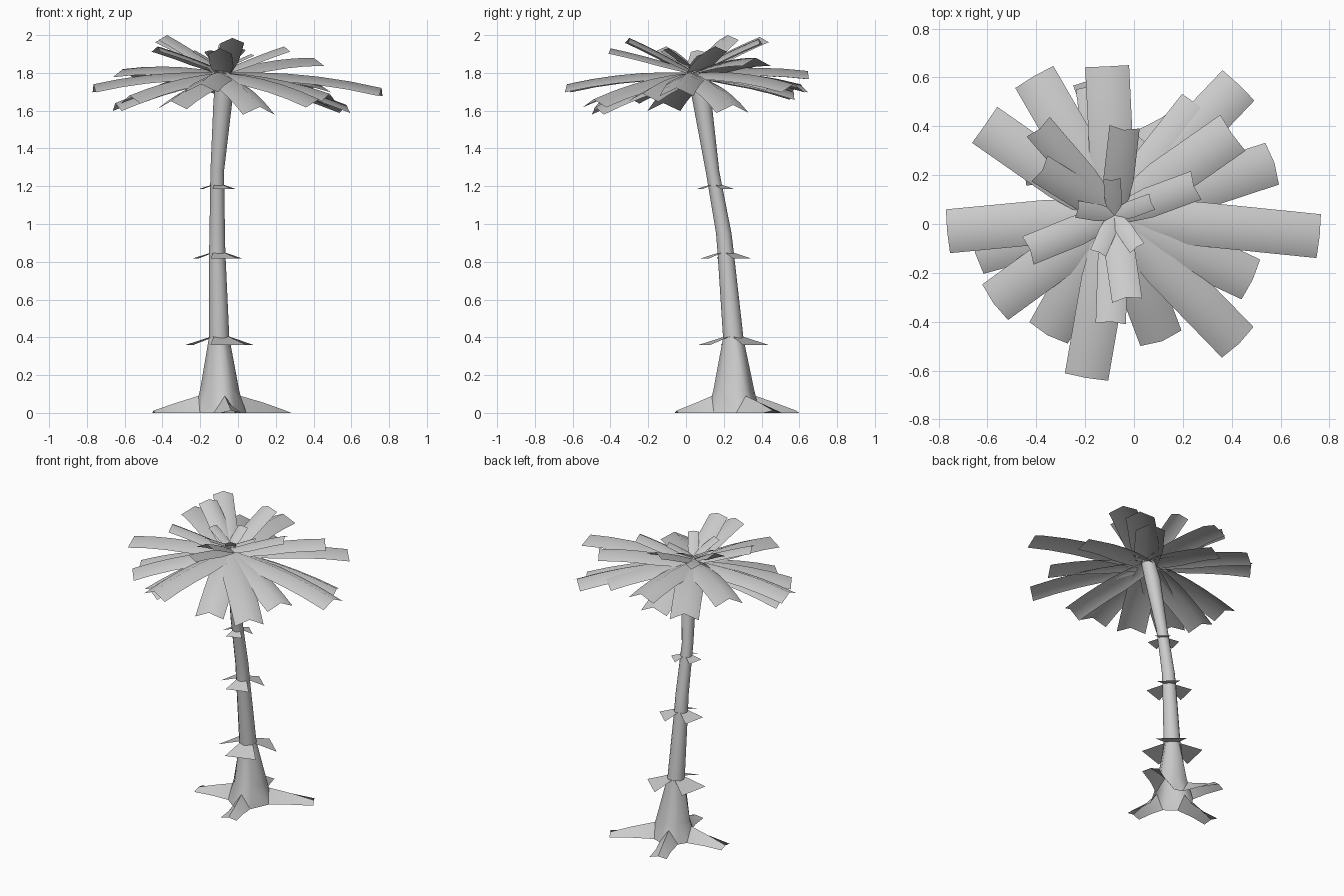
import bpy
import bmesh
from math import cos, sin, tau, radians
from mathutils import Vector

if "Cube" in bpy.data.objects:
    bpy.data.objects.remove(bpy.data.objects["Cube"])

# One plain grey for the whole tree
grey = bpy.data.materials.new("light_grey")
grey.use_nodes = True
tone = (0.6, 0.6, 0.6, 1)
grey.diffuse_color = tone
grey.node_tree.nodes["Principled BSDF"].inputs["Base Color"].default_value = tone

UP = Vector((0, 0, 1))


def loft(name, rows, closed=False):
    """Skin a grid of point rows and make it a smooth object."""
    bm = bmesh.new()
    grid = [[bm.verts.new(p) for p in row] for row in rows]
    count = len(grid[0])
    for low, high in zip(grid, grid[1:]):
        for j in range(count if closed else count - 1):
            k = (j + 1) % count
            bm.faces.new((low[j], high[j], high[k], low[k]))
    mesh = bpy.data.meshes.new(name)
    bm.to_mesh(mesh)
    bm.free()
    mesh.materials.append(grey)
    obj = bpy.data.objects.new(name, mesh)
    bpy.context.collection.objects.link(obj)
    bpy.ops.object.select_all(action="DESELECT")
    obj.select_set(True)
    bpy.context.view_layer.objects.active = obj
    bpy.ops.object.shade_smooth_by_angle(angle=radians(60))


def heading(degrees):
    out = Vector((cos(radians(degrees)), sin(radians(degrees)), 0))
    return out, UP.cross(out)


# Curved trunk: x, y, z, radius of each ring
trunk_path = [
    (-0.1, 0.25, 0.4, 0.054), (-0.11, 0.21, 0.85, 0.043), (-0.11, 0.2, 0.95, 0.041),
    (-0.11, 0.14, 1.28, 0.036), (-0.08, 0.085, 1.65, 0.05), (-0.07, 0.05, 1.8, 0.045),
]
SIDES = 12
rings = []
for x, y, z, r in trunk_path:
    angles = [-tau * i / SIDES for i in range(SIDES)]
    rings.append([Vector((x + r * cos(a), y + r * sin(a), z)) for a in angles])
loft("trunk", rings, closed=True)

# Flared foot that runs into four spreading roots: angle, length
foot = Vector((-0.09, 0.255, 0))
neck = Vector((-0.1, 0.25, 0.4))
floor_ring, flare_ring, neck_ring = [], [], []
for n, (angle, length) in enumerate(((31, 0.4), (108, 0.345), (187, 0.36), (280, 0.31))):
    out, left = heading(angle)
    rows = []
    for reach, half, ridge in ((0.12, 0.06, 0.09), (0.65 * length, 0.05, 0.055), (length, 0.055, 0.012)):
        p = foot + out * reach
        rows.append([p - left * half, p + UP * ridge, p + left * half])
    loft(f"root_{n + 1}", rows)
    floor_ring += rows[0]
    for turn, radius in ((-30, 0.095), (0, 0.112), (30, 0.095)):
        spoke = heading(angle + turn)[0]
        flare_ring.append(foot + spoke * radius + UP * 0.12)
        neck_ring.append(neck + spoke * 0.054)
loft("trunk_foot", [neck_ring, flare_ring, floor_ring], closed=True)

# Three collars of drooping bark scales: x, y, z, size
for level, (x, y, z, size) in enumerate([
        (-0.1, 0.25, 0.405, 1), (-0.11, 0.21, 0.85, 0.75), (-0.11, 0.155, 1.21, 0.52)]):
    for n, angle in enumerate((-72, 48, 168)):
        out, left = heading(angle)
        rows = []
        for reach, half, drop in ((0.03, 0.04, 0), (0.16, 0.1, 0.045)):
            p = Vector((x, y, z)) + (out * reach - UP * drop) * size
            rows.append([p - left * half * size, p + left * half * size])
        loft(f"bark_scale_{level + 1}_{n + 1}", rows)

# Fronds: folded strips from the crown to a tip point, in three sizes
crown = Vector((-0.08, 0.035, 0))
STEPS = 5


def frond(name, tip, half, base_z, arch, fold):
    start = crown + UP * base_z
    span = Vector(tip) - start
    flat = Vector((span.x, span.y, 0))
    left = UP.cross(flat).normalized()
    normal = span.cross(left).normalized()
    bend = arch * flat.length
    rows = []
    for i in range(STEPS + 1):
        s = i / STEPS
        p = start + span * s + UP * bend * s * (1 - s)
        width = half * (0.6 + 0.4 * min(1, s * 3))
        edge = p - normal * fold * width
        rows.append([edge - left * width, p, edge + left * width])
    loft(name, rows)


large_tips = [
    (0.76, -0.05, 1.72), (0.575, 0.25, 1.63), (0.43, 0.57, 1.74), (0.4, 0.37, 1.88),
    (0.27, 0.48, 1.75), (-0.11, 0.645, 1.81), (-0.15, 0.57, 1.7), (-0.41, 0.605, 1.74),
    (-0.61, 0.405, 1.82), (-0.765, -0.03, 1.74), (-0.65, -0.12, 1.64), (-0.575, -0.325, 1.68),
    (-0.355, -0.455, 1.65), (-0.195, -0.63, 1.74), (0.115, -0.48, 1.62),
    (0.43, -0.49, 1.66), (0.485, -0.23, 1.69),
]
medium_tips = [
    (0.245, 0.155, 1.94), (-0.385, 0.39, 1.99), (-0.375, 0.22, 2), (-0.425, -0.105, 1.94),
    (-0.095, -0.4, 1.93), (-0.03, -0.3, 1.985), (-0.04, 0.385, 1.98),
]
small_tips = [
    (0.07, 0.09, 1.9), (-0.09, 0.18, 1.91), (-0.23, 0.06, 1.92),
    (-0.145, -0.115, 1.92), (0.01, -0.095, 1.93),
]
for label, tips, half, base_z, arch, fold in (
        ("large", large_tips, 0.09, 1.8, 0.14, 0.48),
        ("medium", medium_tips, 0.062, 1.81, 0.07, 0.48),
        ("small", small_tips, 0.035, 1.83, 0.05, 0.3)):
    for n, tip in enumerate(tips):
        frond(f"{label}_frond_{n + 1}", tip, half, base_z, arch, fold)
